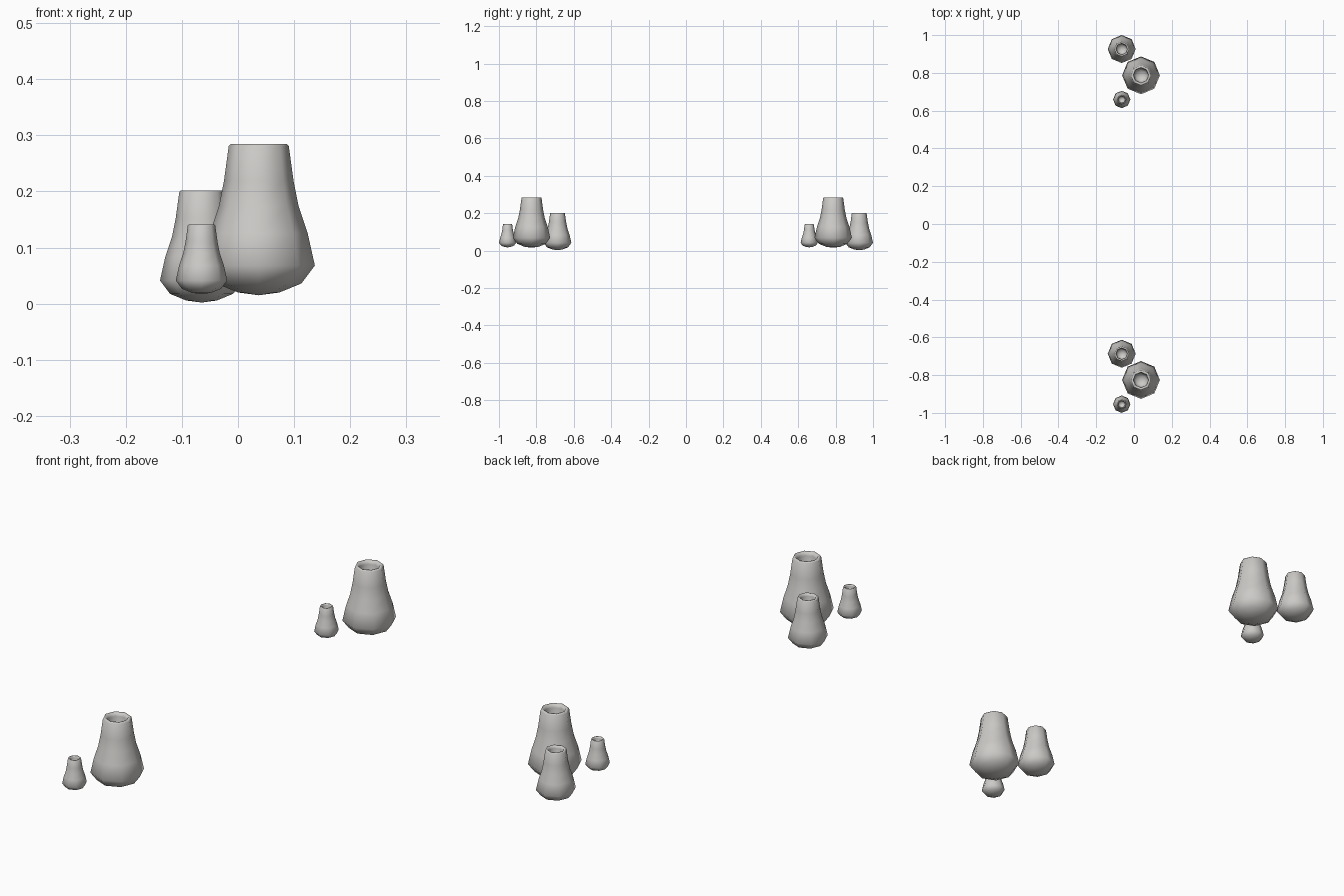
import bpy, bmesh, math

if "Cube" in bpy.data.objects:
    bpy.data.objects.remove(bpy.data.objects["Cube"])

stone = bpy.data.materials.new("warm_grey")
stone.diffuse_color = (0.60, 0.59, 0.57, 1)
stone.use_nodes = True
stone.node_tree.nodes["Principled BSDF"].inputs["Base Color"].default_value = stone.diffuse_color

# Profile of the largest vase (radius, height above its base):
# bulbous underside, tapering neck, thin rim, rounded inner cavity
H = 0.27
PROFILE = [(0, 0), (0.037, 0.005), (0.076, 0.021), (0.100, 0.053),
           (0.087, 0.111), (0.071, 0.159), (0.062, 0.204), (0.0535, 0.266),
           (0.050, 0.270), (0.042, 0.269), (0.039, 0.255), (0.037, 0.215),
           (0.028, 0.200), (0, 0.194)]
SIDES = 8


def vase(name, x, y, base, height):
    """Eight-sided smooth lathe of the profile, scaled to the given height."""
    s = height / H
    bm = bmesh.new()
    rings = []
    for r, z in PROFILE:
        if r == 0:
            rings.append([bm.verts.new((0, 0, z * s))] * SIDES)
        else:
            rings.append([bm.verts.new((r * s * math.cos(a), r * s * math.sin(a), z * s))
                          for a in (2 * math.pi * i / SIDES for i in range(SIDES))])
    for lo, hi in zip(rings, rings[1:]):
        for i in range(SIDES):
            j = (i + 1) % SIDES
            quad = [lo[i], lo[j], hi[j], hi[i]]
            bm.faces.new(list(dict.fromkeys(quad)))
    bmesh.ops.recalc_face_normals(bm, faces=bm.faces)
    for f in bm.faces:
        f.smooth = True
    me = bpy.data.meshes.new(name)
    bm.to_mesh(me)
    bm.free()
    me.materials.append(stone)
    ob = bpy.data.objects.new(name, me)
    ob.location = (x, y, base)
    bpy.context.collection.objects.link(ob)


# Two identical clusters of three vases
for side, dy in (("back", 0.0), ("front", -1.613)):
    vase(side + "_large_vase", 0.037, 0.787 + dy, 0.015, 0.270)
    vase(side + "_medium_vase", -0.065, 0.926 + dy, 0.002, 0.200)
    vase(side + "_small_vase", -0.065, 0.659 + dy, 0.017, 0.124)
